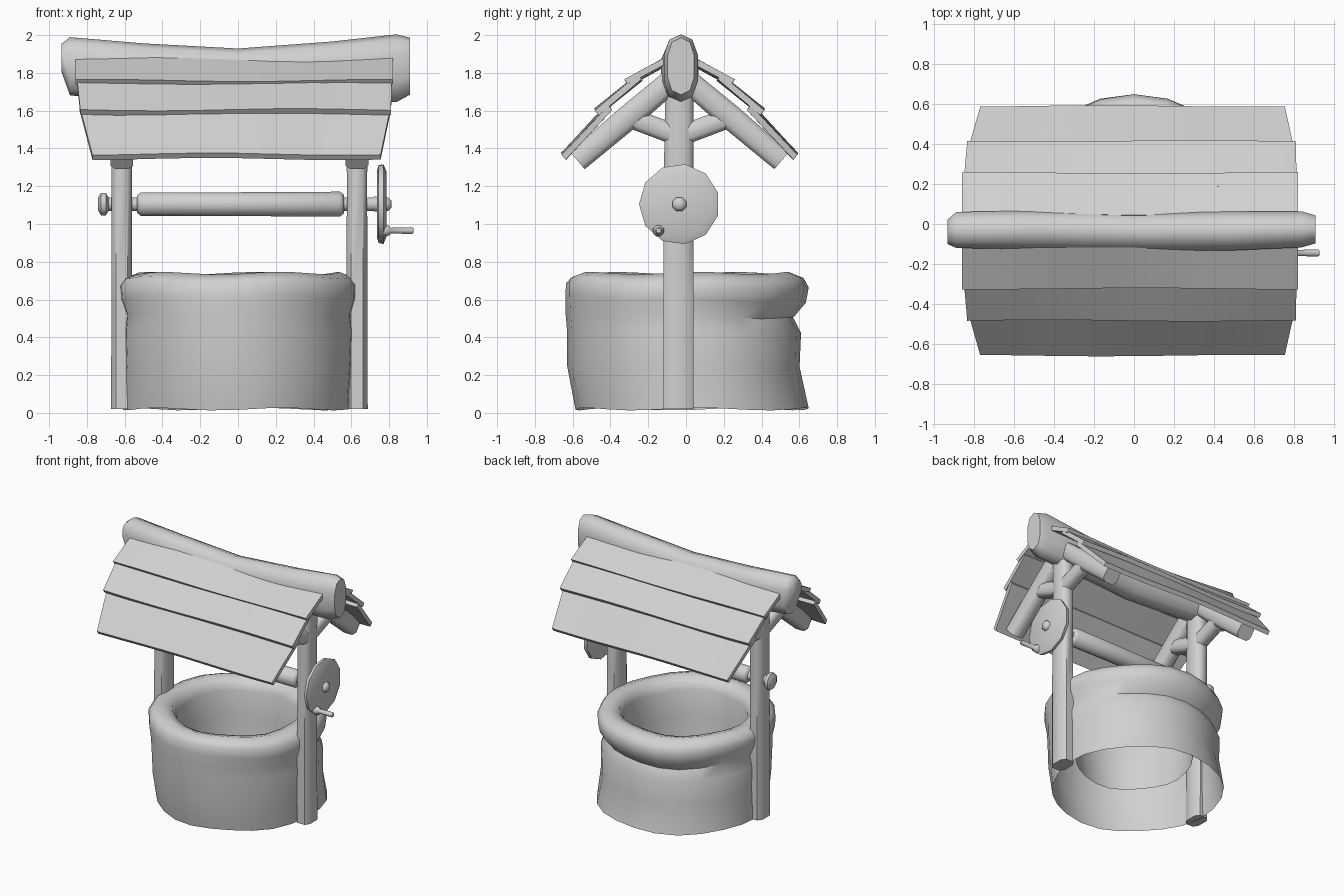
import bpy, bmesh, math
from math import sin, cos, pi
from mathutils import Vector

cube = bpy.data.objects.get("Cube")
if cube:
    bpy.data.objects.remove(cube, do_unlink=True)

SHADE = (0.64, 0.64, 0.64, 1)
grey = bpy.data.materials.new("plain_grey")
grey.use_nodes = True
grey.diffuse_color = SHADE
grey.node_tree.nodes["Principled BSDF"].inputs["Base Color"].default_value = SHADE


def finish(name, bm, angle=55):
    bmesh.ops.recalc_face_normals(bm, faces=bm.faces[:])
    mesh = bpy.data.meshes.new(name)
    bm.to_mesh(mesh)
    bm.free()
    mesh.materials.append(grey)
    obj = bpy.data.objects.new(name, mesh)
    bpy.context.collection.objects.link(obj)
    bpy.ops.object.select_all(action='DESELECT')
    obj.select_set(True)
    bpy.context.view_layer.objects.active = obj
    bpy.ops.object.shade_smooth_by_angle(angle=math.radians(angle))


def skin(name, rings, caps=True):
    """Join closed rings of points into a surface."""
    bm = bmesh.new()
    rows = [[bm.verts.new(p) for p in ring] for ring in rings]
    n = len(rows[0])
    for a, b in zip(rows, rows[1:]):
        for i in range(n):
            j = (i + 1) % n
            bm.faces.new((a[i], a[j], b[j], b[i]))
    if caps:
        bm.faces.new(rows[0])
        bm.faces.new(rows[-1])
    finish(name, bm)


def log(name, stations, u, v, n=8, power=1.0):
    """Loft along stations (centre, half size along u, half size along v)."""
    def shape(c):
        return math.copysign(abs(c) ** power, c)
    u, v = Vector(u), Vector(v)
    k = cos(pi / n) ** power
    rings = []
    for centre, ru, rv in stations:
        angles = [2 * pi * (i + 0.5) / n for i in range(n)]
        rings.append([Vector(centre) + u * ru * shape(cos(a)) / k + v * rv * shape(sin(a)) / k
                      for a in angles])
    skin(name, rings)


X, Y, Z = (1, 0, 0), (0, 1, 0), (0, 0, 1)
MID = -.034  # the roof and frame stand slightly forward of the wall

# Stone wall: front and back profiles blended around the ring
front = [(.58, .02), (.625, .25), (.63, .45), (.64, .53), (.643, .62), (.64, .69),
         (.61, .72), (.55, .74), (.48, .72), (.45, .65), (.44, .45), (.42, .27)]
back = [(.655, .02), (.605, .24), (.61, .42), (.565, .5), (.63, .58), (.645, .66),
        (.62, .71), (.55, .74), (.48, .72), (.45, .65), (.44, .45), (.42, .27)]
segs = 24
wall = []
for level, ((rf, zf), (rb, zb)) in enumerate(zip(front, back)):
    ring = []
    for i in range(segs):
        a = 2 * pi * i / segs
        t = (1 + sin(a)) / 2
        r = rf + (rb - rf) * t - 0.008 * cos(a) ** 2 + 0.005 * sin(3 * a + level * 0.7)
        z = zf + (zb - zf) * t + 0.007 * sin(5 * a + 1)
        ring.append((r * cos(a), r * sin(a), z))
    wall.append(ring)
skin("well_wall", wall, caps=False)

# Posts, rafters and braces at each end
for label, px in (("left", .63), ("right", -.615)):
    log(label + "_post", [((px, -.04, .02), .057, .08),
                          ((px, -.04, .6), .055, .08),
                          ((px, -.04, 1.2), .054, .078),
                          ((px, MID, 1.78), .056, .075)], X, Y, power=0.65)
    for d, end in ((-1, "front"), (1, "back")):
        normal = Vector((0, d * .65, .76))
        a, b = Vector((px, MID, 1.795)), Vector((px, MID + d * .541, 1.336))
        log(label + "_" + end + "_rafter",
            [(a, .06, .06), ((a + b) / 2, .058, .066), (b, .06, .06)], X, normal, power=0.6)
        across = Vector((0, -d * .36, .93))
        log(label + "_" + end + "_brace",
            [((px, MID, 1.465), .05, .055), ((px, MID + d * .27, 1.565), .05, .053)],
            X, across, power=0.65)

# Sagging ridge log
log("ridge_log", [((-.935, -.04, 1.88), .06, .07),
                  ((-.89, -.03, 1.835), .09, .148),
                  ((-.5, -.03, 1.80), .097, .15),
                  ((0, -.038, 1.775), .095, .148),
                  ((.5, -.035, 1.81), .097, .15),
                  ((.84, -.027, 1.825), .09, .172),
                  ((.91, -.027, 1.835), .07, .145)], Y, Z, n=10, power=0.8)


# Overlapping roof boards, each given by its upper and lower edge
# as (distance from ridge, height, left end, right end)
def board(name, d, top, bottom, phase):
    cols, thick = 8, Vector((0, -d * .02, -.026))
    rings = []
    for i in range(cols + 1):
        t = i / cols
        pts = []
        for k, (y, z, x0, x1) in enumerate((top, bottom)):
            wave = 0.006 * sin(t * 7 + phase + k)
            pts.append(Vector((x0 + (x1 - x0) * t, MID + d * (y + wave * .6), z + wave)))
        rings.append((pts[0], pts[1], pts[1] + thick, pts[0] + thick))
    skin(name, rings)


for d, end in ((-1, "front"), (1, "back")):
    board(end + "_upper_board", d, (.08, 1.875, -.86, .82), (.29, 1.76, -.86, .82), 0)
    board(end + "_middle_board", d, (.22, 1.79, -.855, .815), (.45, 1.605, -.835, .81), 2)
    board(end + "_lower_board", d, (.38, 1.635, -.84, .81), (.625, 1.37, -.77, .755), 4)

# Winding drum and its shaft
cy, cz = -.035, 1.105


def spindle(name, profile, y=cy, z=cz, n=12):
    log(name, [((x, y, z), r, r) for x, r in profile], Y, Z, n=n)


spindle("winding_drum", [(-.535, .045), (-.515, .062), (0, .063), (.54, .066), (.56, .05)])
spindle("shaft", [(-.70, .035), (.76, .035)], n=8)
spindle("shaft_end_knob", [(-.74, .035), (-.725, .06), (-.70, .06), (-.685, .035)], n=8)

# Crank wheel with hub and handle
spindle("crank_wheel", [(.735, .17), (.745, .2), (.77, .205), (.785, .17)], n=11)
spindle("wheel_hub", [(.72, .04), (.795, .036), (.812, .02)], n=8)
spindle("crank_handle", [(.77, .03), (.80, .026), (.81, .015), (.92, .018), (.93, .012)],
        y=-.145, z=.965, n=8)
